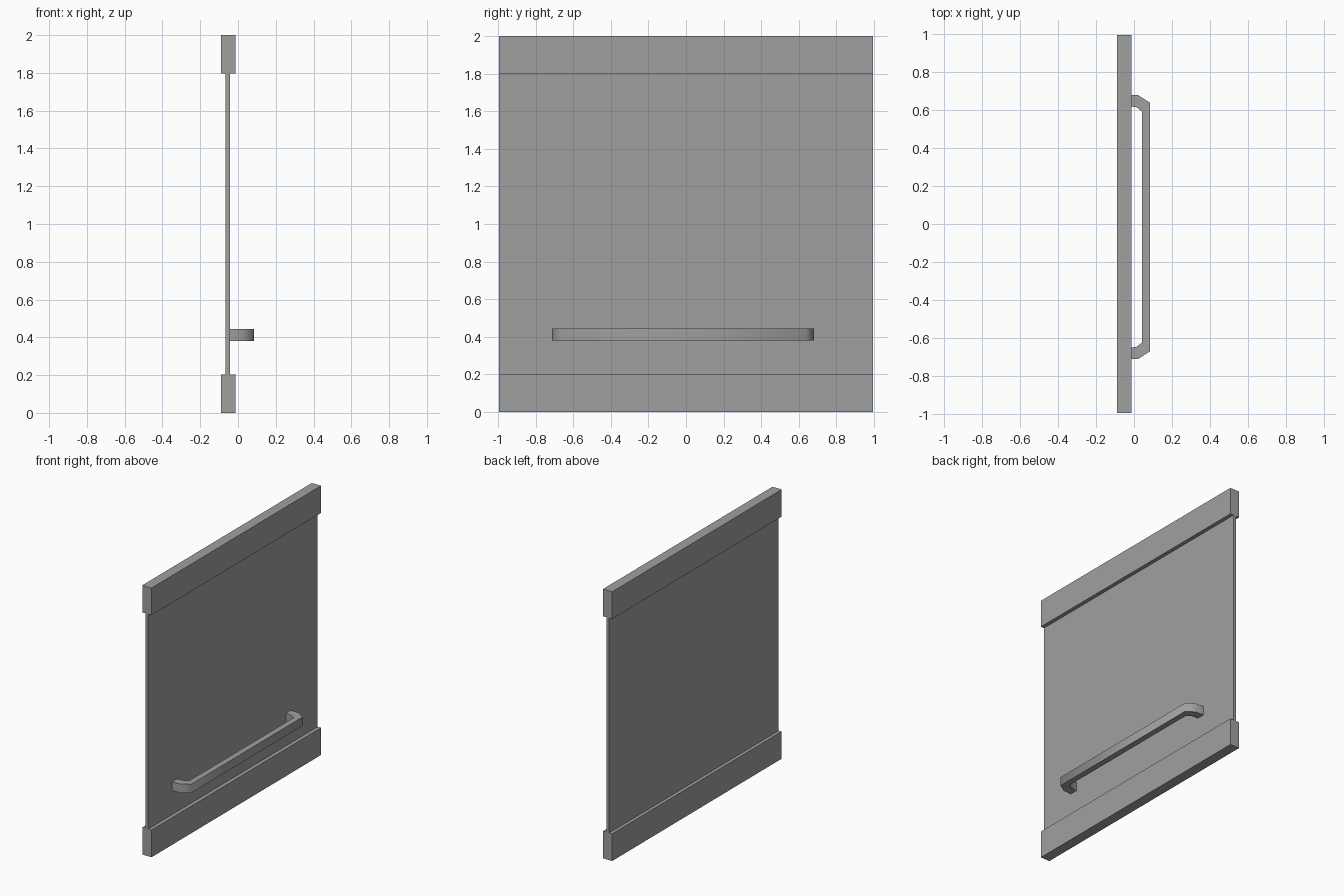
import bpy, bmesh, math

cube = bpy.data.objects.get("Cube")
if cube:
    bpy.data.objects.remove(cube, do_unlink=True)

# One plain grey for every part
grey = bpy.data.materials.new("plain grey")
grey.use_nodes = True
grey.diffuse_color = (0.35, 0.35, 0.35, 1)
grey.node_tree.nodes["Principled BSDF"].inputs["Base Color"].default_value = (0.35, 0.35, 0.35, 1)


def prism(name, outline, z0, z1):
    """Extrude an x-y outline upward from z0 to z1."""
    bm = bmesh.new()
    base = bm.faces.new([bm.verts.new((x, y, z0)) for x, y in outline])
    top = bmesh.ops.extrude_face_region(bm, geom=[base])["geom"]
    for v in top:
        if isinstance(v, bmesh.types.BMVert):
            v.co.z = z1
    bmesh.ops.recalc_face_normals(bm, faces=bm.faces)
    mesh = bpy.data.meshes.new(name)
    bm.to_mesh(mesh)
    bm.free()
    mesh.materials.append(grey)
    obj = bpy.data.objects.new(name, mesh)
    bpy.context.collection.objects.link(obj)
    return obj


def slab(name, x0, x1, z0, z1, half=0.995):
    return prism(name, [(x0, -half), (x1, -half), (x1, half), (x0, half)], z0, z1)


# Door leaf between two thicker rails
slab("door_panel", -0.065, -0.042, 0.202, 1.798)
slab("bottom_rail", -0.09, -0.014, 0, 0.202)
slab("top_rail", -0.09, -0.014, 1.798, 2)

# Bar handle with angled ends: half outline, mirrored about its own centre
outer = [(-0.042, 0.697), (0.022, 0.695), (0.085, 0.655)]
inner = [(0.042, 0.609), (0.012, 0.632), (-0.042, 0.638)]
centre = -0.016


def end(points, side):
    return [(x, centre + side * y) for x, y in points]


outline = end(outer, 1) + end(outer[::-1], -1) + end(inner[::-1], -1) + end(inner, 1)
handle = prism("handle", outline, 0.38, 0.445)

# Soft shading round the handle bends, crisp top and bottom edges
bpy.ops.object.select_all(action='DESELECT')
handle.select_set(True)
bpy.context.view_layer.objects.active = handle
bpy.ops.object.shade_smooth_by_angle(angle=math.radians(65))
